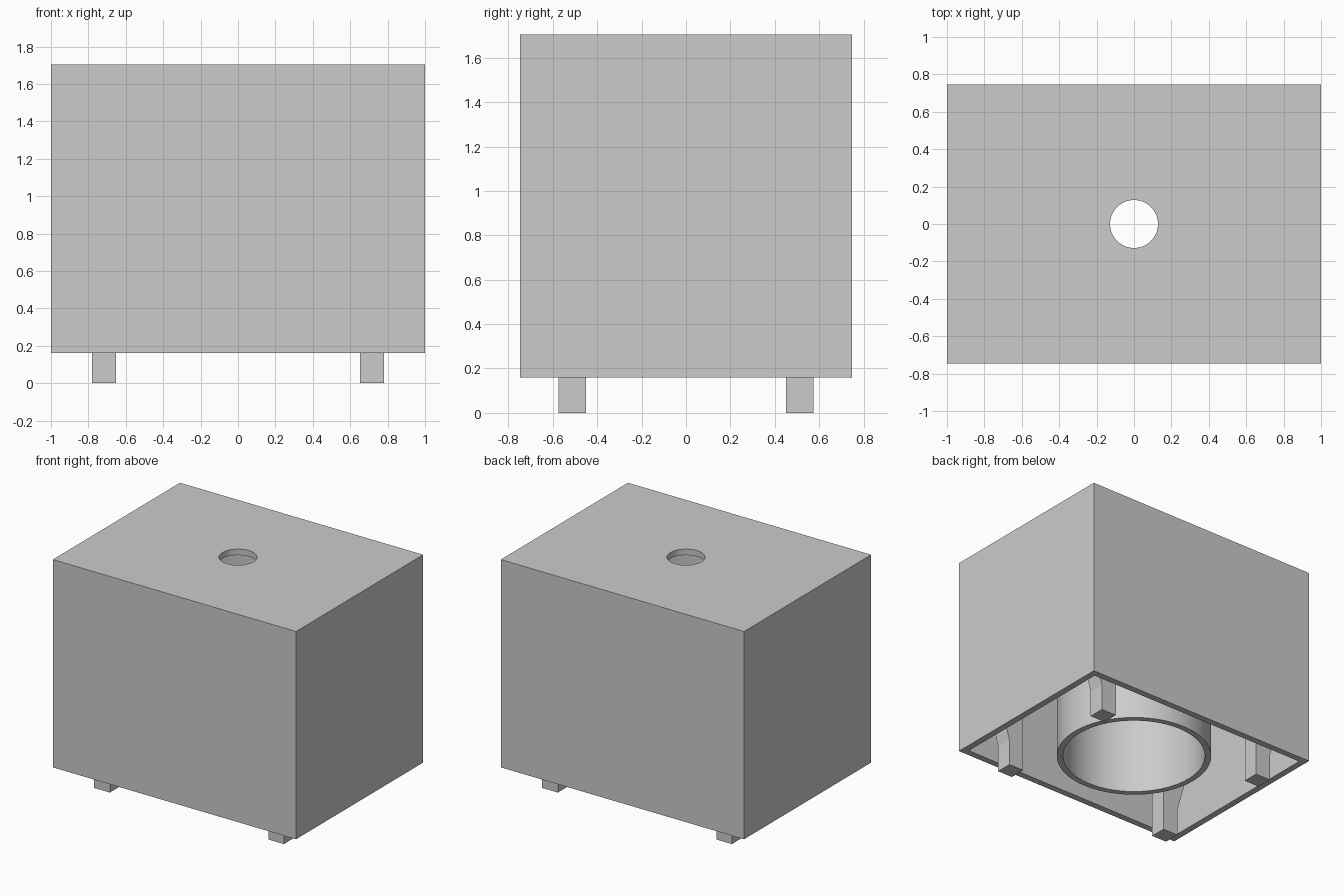
import bpy, bmesh, math
from mathutils import Vector

cube = bpy.data.objects.get("Cube")
if cube:
    bpy.data.objects.remove(cube, do_unlink=True)

W, D, BASE, TOP = 1.0, 0.747, 0.16, 1.705
WALL, ROOF = 0.05, 0.045
HOLE_R, TUBE_R, TUBE_IN = 0.128, 0.55, 0.505

grey = bpy.data.materials.new("light grey")
grey.use_nodes = True
colour = (0.6, 0.6, 0.6, 1)
grey.diffuse_color = colour
grey.node_tree.nodes["Principled BSDF"].inputs["Base Color"].default_value = colour


def finish(name, bm):
    bmesh.ops.recalc_face_normals(bm, faces=bm.faces)
    mesh = bpy.data.meshes.new(name)
    bm.to_mesh(mesh)
    bm.free()
    obj = bpy.data.objects.new(name, mesh)
    bpy.context.collection.objects.link(obj)
    mesh.materials.append(grey)
    return obj


def box(name, hx, hy, z0, z1):
    bm = bmesh.new()
    bmesh.ops.create_cube(bm, size=1)
    for v in bm.verts:
        v.co = Vector((v.co.x * 2 * hx, v.co.y * 2 * hy, z0 if v.co.z < 0 else z1))
    return finish(name, bm)


def lathe(name, profile, steps=96):
    bm = bmesh.new()
    verts = [bm.verts.new((r, 0, z)) for r, z in profile]
    edges = [bm.edges.new((a, b)) for a, b in zip(verts, verts[1:] + verts[:1])]
    bmesh.ops.spin(bm, geom=verts + edges, cent=(0, 0, 0), axis=(0, 0, 1),
                   angle=math.tau, steps=steps, use_merge=True)
    bmesh.ops.remove_doubles(bm, verts=bm.verts, dist=1e-5)
    return finish(name, bm)


def smooth(obj):
    bpy.ops.object.select_all(action='DESELECT')
    obj.select_set(True)
    bpy.context.view_layer.objects.active = obj
    bpy.ops.object.shade_smooth_by_angle(angle=math.radians(30))


def cut(obj, cutter):
    mod = obj.modifiers.new(cutter.name, 'BOOLEAN')
    mod.operation = 'DIFFERENCE'
    mod.solver = 'EXACT'
    mod.object = cutter
    bpy.context.view_layer.objects.active = obj
    bpy.ops.object.modifier_apply(modifier=mod.name)
    bpy.data.objects.remove(cutter, do_unlink=True)


# Open-bottomed housing with a round hole in the roof
housing = box("housing", W, D, BASE, TOP)
cut(housing, box("cavity_cutter", W - WALL, D - WALL, BASE - 0.2, TOP - ROOF))
bm = bmesh.new()
bmesh.ops.create_cone(bm, cap_ends=True, segments=96, radius1=HOLE_R,
                      radius2=HOLE_R, depth=0.4)
bmesh.ops.translate(bm, verts=bm.verts, vec=(0, 0, TOP))
cut(housing, finish("hole_cutter", bm))
smooth(housing)

# Inner tube hanging from the roof
smooth(lathe("inner_tube", [(TUBE_IN, BASE), (TUBE_R, BASE),
                            (TUBE_R, TOP - ROOF), (TUBE_IN, TOP - ROOF)]))

# Four feet that widen upward to meet the side walls
LEG = [(0.652, 0), (0.78, 0), (0.78, 0.2), (W - WALL, 0.8), (0.652, 0.8)]
for sx, side in ((-1, "right"), (1, "left")):
    for sy, end in ((-1, "front"), (1, "back")):
        bm = bmesh.new()
        face = bm.faces.new([bm.verts.new((sx * x, sy * 0.45, z)) for x, z in LEG])
        ext = bmesh.ops.extrude_face_region(bm, geom=[face])
        moved = [v for v in ext["geom"] if isinstance(v, bmesh.types.BMVert)]
        bmesh.ops.translate(bm, verts=moved, vec=(0, sy * 0.125, 0))
        finish(f"{end}_{side}_leg", bm)
